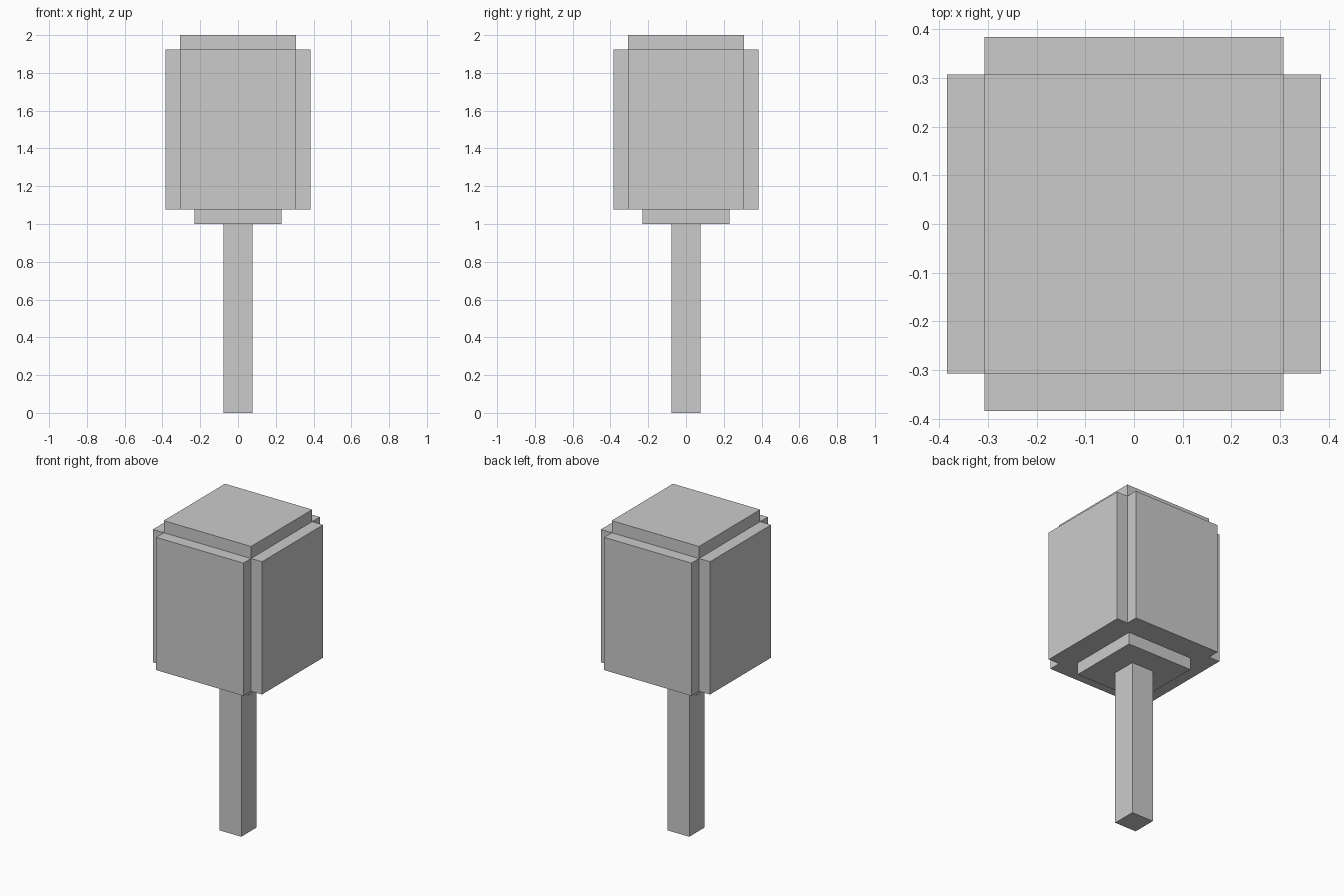
import bpy

cube = bpy.data.objects.get("Cube")
if cube:
    bpy.data.objects.remove(cube, do_unlink=True)

U = 2 / 26  # block unit: the model is 26 blocks tall

# Single matte grey
grey = bpy.data.materials.new("plain_grey")
grey.use_nodes = True
colour = (0.6, 0.6, 0.6, 1)
grey.diffuse_color = colour
grey.node_tree.nodes["Principled BSDF"].inputs["Base Color"].default_value = colour


def box(name, size, bottom, x=0, y=0):
    """Box sized in blocks, standing at height bottom."""
    bpy.ops.mesh.primitive_cube_add(size=1, location=(x * U, y * U, (bottom + size[2] / 2) * U))
    obj = bpy.context.object
    obj.name = name
    obj.scale = [s * U for s in size]
    bpy.ops.object.transform_apply(location=False, rotation=False, scale=True)
    obj.data.materials.append(grey)
    return obj


# Trunk and stepped crown
box("trunk", (2, 2, 13), 0)
box("crown_base", (6, 6, 1), 13)
box("crown_core", (8, 8, 12), 14)

# Raised foliage panels on the four sides
for name, dx, dy in (("left", 1, 0), ("right", -1, 0), ("back", 0, 1), ("front", 0, -1)):
    size = (1 if dx else 8, 1 if dy else 8, 11)
    box("crown_panel_" + name, size, 14, dx * 4.5, dy * 4.5)
